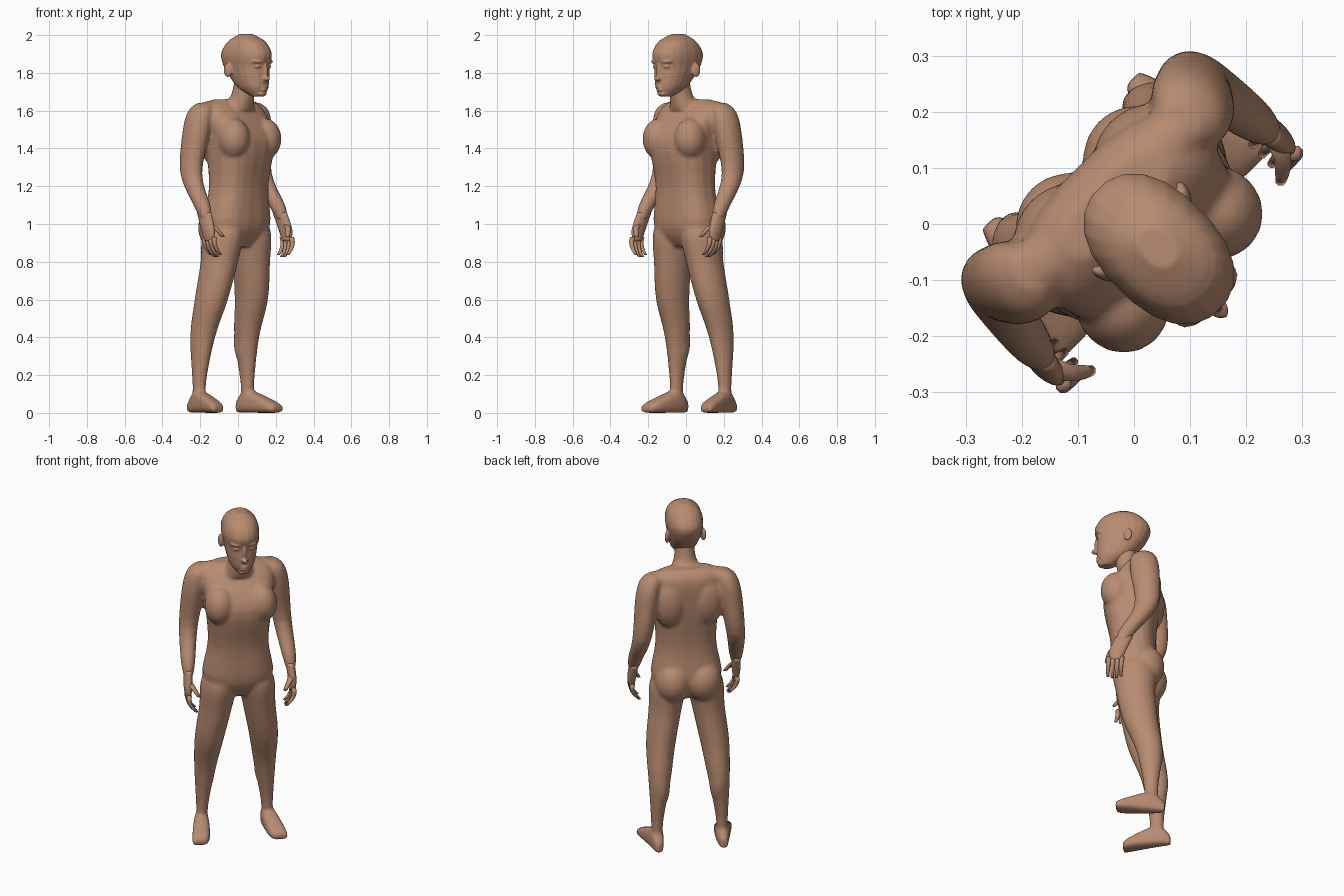
import bpy, bmesh, math
from mathutils import Vector, Matrix

old = bpy.data.objects.get("Cube")
if old:
    bpy.data.objects.remove(old)

skin = bpy.data.materials.new("warm_brown_skin")
skin.use_nodes = True
skin.diffuse_color = (0.48, 0.26, 0.165, 1)
shader = skin.node_tree.nodes["Principled BSDF"]
shader.inputs["Base Color"].default_value = skin.diffuse_color

TURN = Matrix.Rotation(math.radians(45), 4, "Z")   # the figure faces a corner


def point(side, forward, height):
    """Body coordinates: sideways, forward, up."""
    return Vector((side, -forward, height))


def ring(centre, axis_a, axis_b, power=2, sides=20):
    """Superellipse cross-section spanned by two half-axes."""
    points = []
    for index in range(sides):
        angle = math.tau * (index + 0.5) / sides
        across, along = math.cos(angle), math.sin(angle)
        points.append(centre
                      + axis_a * math.copysign(abs(across) ** (2 / power), across)
                      + axis_b * math.copysign(abs(along) ** (2 / power), along))
    return points


def eased(rows, steps=4):
    """Smooth spline through a few key rows."""
    padded = [rows[0], *rows, rows[-1]]
    for before, start, end, after in zip(padded, padded[1:], padded[2:], padded[3:]):
        for step in range(steps):
            t = step / steps
            yield [q + t / 2 * (r - p + t * (2 * p - 5 * q + 4 * r - s
                                             + t * (3 * (q - r) + s - p)))
                   for p, q, r, s in zip(before, start, end, after)]
    yield rows[-1]


def loft(mesh, rings):
    """Closed skin through a series of rings."""
    loops = [[mesh.verts.new(p) for p in outline] for outline in rings]
    count = len(loops[0])
    for lower, upper in zip(loops, loops[1:]):
        for here in range(count):
            there = (here + 1) % count
            mesh.faces.new((lower[here], lower[there], upper[there], upper[here]))
    mesh.faces.new(loops[0][::-1])
    mesh.faces.new(loops[-1])


def trunk(mesh, rows, power):
    """Central form; each row is height, back, front, half width."""
    loft(mesh, [ring(point(0, (back + front) / 2, height), point(width, 0, 0),
                     point(0, (front - back) / 2, 0), power)
                for height, back, front, width in eased(rows)])


def limb(mesh, rows, mirror, depth):
    """Side form; each row is height, side, forward, half width."""
    loft(mesh, [ring(point(mirror * side, forward, height), point(width, 0, 0),
                     point(0, width * depth, 0))
                for height, side, forward, width in eased(rows)])


def foot(mesh, rows, mirror):
    """Flat-soled form; each row is forward, side, half width, half height."""
    loft(mesh, [ring(point(mirror * side, forward, rise), point(width, 0, 0),
                     point(0, 0, rise), 3)
                for forward, side, width, rise in eased(rows)])


def finger(mesh, path, radius):
    """Tapering round tube along a path."""
    last = len(path) - 1
    loft(mesh, [ring(centre, point(thick, 0, 0), point(0, thick, 0), sides=8)
                for centre, thick in ((centre, radius * (1 - 0.4 * (index / last) ** 2))
                                      for index, centre in enumerate(path))])


def mass(mesh, centre, size, tilt=0):
    """Ellipsoid muscle or facial form."""
    place = (Matrix.Translation(point(*centre)) @ Matrix.Rotation(tilt, 4, "Z")
             @ Matrix.Diagonal((*size, 1)))
    bmesh.ops.create_uvsphere(mesh, u_segments=18, v_segments=12, radius=1, matrix=place)


def finish(mesh, name, voxel=None, passes=0):
    """Turn the part, shade it and, where asked, fuse its forms into one skin."""
    bmesh.ops.recalc_face_normals(mesh, faces=mesh.faces)
    bmesh.ops.transform(mesh, matrix=TURN, verts=mesh.verts)
    for face in mesh.faces:
        face.smooth = True
    data = bpy.data.meshes.new(name)
    mesh.to_mesh(data)
    mesh.free()
    data.materials.append(skin)
    part = bpy.data.objects.new(name, data)
    bpy.context.collection.objects.link(part)
    if voxel:
        fuse = part.modifiers.new("fuse", "REMESH")
        fuse.mode = "VOXEL"
        fuse.voxel_size = voxel
        fuse.use_smooth_shade = True
        soften = part.modifiers.new("soften", "SMOOTH")
        soften.factor = 0.5
        soften.iterations = passes


# Torso from crotch to shoulder line, then the forward-leaning neck
body = bmesh.new()
trunk(body, [(0.88, -0.09, 0.06, 0.06), (0.98, -0.14, 0.12, 0.19), (1.2, -0.12, 0.13, 0.165),
             (1.44, -0.14, 0.165, 0.185), (1.6, -0.14, 0.06, 0.2), (1.66, -0.1, 0, 0.12)], 2.6)
trunk(body, [(1.6, -0.1, 0.08, 0.1), (1.68, -0.03, 0.1, 0.06), (1.8, 0, 0.12, 0.055)], 2)

leg_rows = [(1.08, 0.08, 0, 0.05), (0.96, 0.1, -0.01, 0.1), (0.8, 0.12, -0.02, 0.09),
            (0.6, 0.15, -0.05, 0.08), (0.4, 0.165, -0.1, 0.06), (0.16, 0.18, -0.11, 0.033),
            (0.03, 0.18, -0.11, 0.035)]
foot_rows = [(-0.185, 0.18, 0.02, 0.03), (-0.11, 0.185, 0.04, 0.06),
             (0.03, 0.21, 0.05, 0.035), (0.08, 0.225, 0.04, 0.02)]
arm_rows = [(1.64, 0.19, -0.07, 0.03), (1.6, 0.21, -0.07, 0.057), (1.5, 0.23, -0.08, 0.065),
            (1.27, 0.26, -0.09, 0.052), (1.1, 0.28, 0.01, 0.04), (1.02, 0.285, 0.05, 0.025)]
for mirror in (1, -1):
    limb(body, leg_rows, mirror, 1.2)
    limb(body, arm_rows, mirror, 1.25)
    foot(body, foot_rows, mirror)
    # Chest, shoulder blade, shoulder slope, buttock and calf
    mass(body, (mirror * 0.115, 0.085, 1.45), (0.085, 0.09, 0.11), mirror * 0.4)
    mass(body, (mirror * 0.1, -0.07, 1.47), (0.1, 0.09, 0.16))
    mass(body, (mirror * 0.12, -0.06, 1.6), (0.12, 0.06, 0.055))
    mass(body, (mirror * 0.085, -0.07, 0.98), (0.1, 0.105, 0.12))
    mass(body, (mirror * 0.16, -0.115, 0.38), (0.05, 0.06, 0.13))
finish(body, "body", 0.009, 9)

# Head from chin to crown
head = bmesh.new()
trunk(head, [(1.675, 0.12, 0.18, 0.03), (1.72, 0.03, 0.2, 0.066), (1.78, -0.03, 0.203, 0.084),
             (1.83, -0.07, 0.203, 0.093), (1.9, -0.09, 0.216, 0.102),
             (1.965, -0.045, 0.175, 0.082), (2.005, 0.02, 0.1, 0.03)], 2.3)
# Nose bridge and tip, lips, chin
mass(head, (0, 0.2, 1.81), (0.012, 0.018, 0.05))
mass(head, (0, 0.205, 1.77), (0.018, 0.03, 0.015))
for height in (1.71, 1.726):
    mass(head, (0, 0.192, height), (0.025, 0.017, 0.009))
mass(head, (0, 0.18, 1.69), (0.03, 0.02, 0.015))
for mirror in (1, -1):
    # Brow, eye, ear
    mass(head, (mirror * 0.04, 0.185, 1.86), (0.035, 0.023, 0.012), mirror * 0.3)
    mass(head, (mirror * 0.04, 0.182, 1.833), (0.02, 0.02, 0.009), mirror * 0.3)
    mass(head, (mirror * 0.1, 0.025, 1.815), (0.012, 0.025, 0.038), mirror * -0.4)
finish(head, "head", 0.005, 3)

# Hands: palm, four curled fingers and a thumb
palm_rows = [(1.06, 0.283, 0.03, 0.024), (0.97, 0.29, 0.065, 0.023), (0.91, 0.29, 0.075, 0.015)]
for mirror, name in ((1, "left_hand"), (-1, "right_hand")):
    hand = bmesh.new()
    limb(hand, palm_rows, mirror, 2)
    for knuckle in range(4):
        start = 0.04 + 0.024 * knuckle
        length = 0.11 - 0.01 * abs(knuckle - 1.5)
        bends = [bend / 4 for bend in range(5)]
        finger(hand, [point(mirror * (0.29 + 0.03 * bend - 0.07 * bend ** 2),
                            start + 0.01 * bend, 0.93 - length * bend)
                      for bend in bends], 0.014)
    finger(hand, [point(mirror * (0.285 - 0.045 * bend), 0.07 + 0.06 * math.sqrt(bend),
                        1 - 0.07 * bend) for bend in bends], 0.017)
    finish(hand, name)
